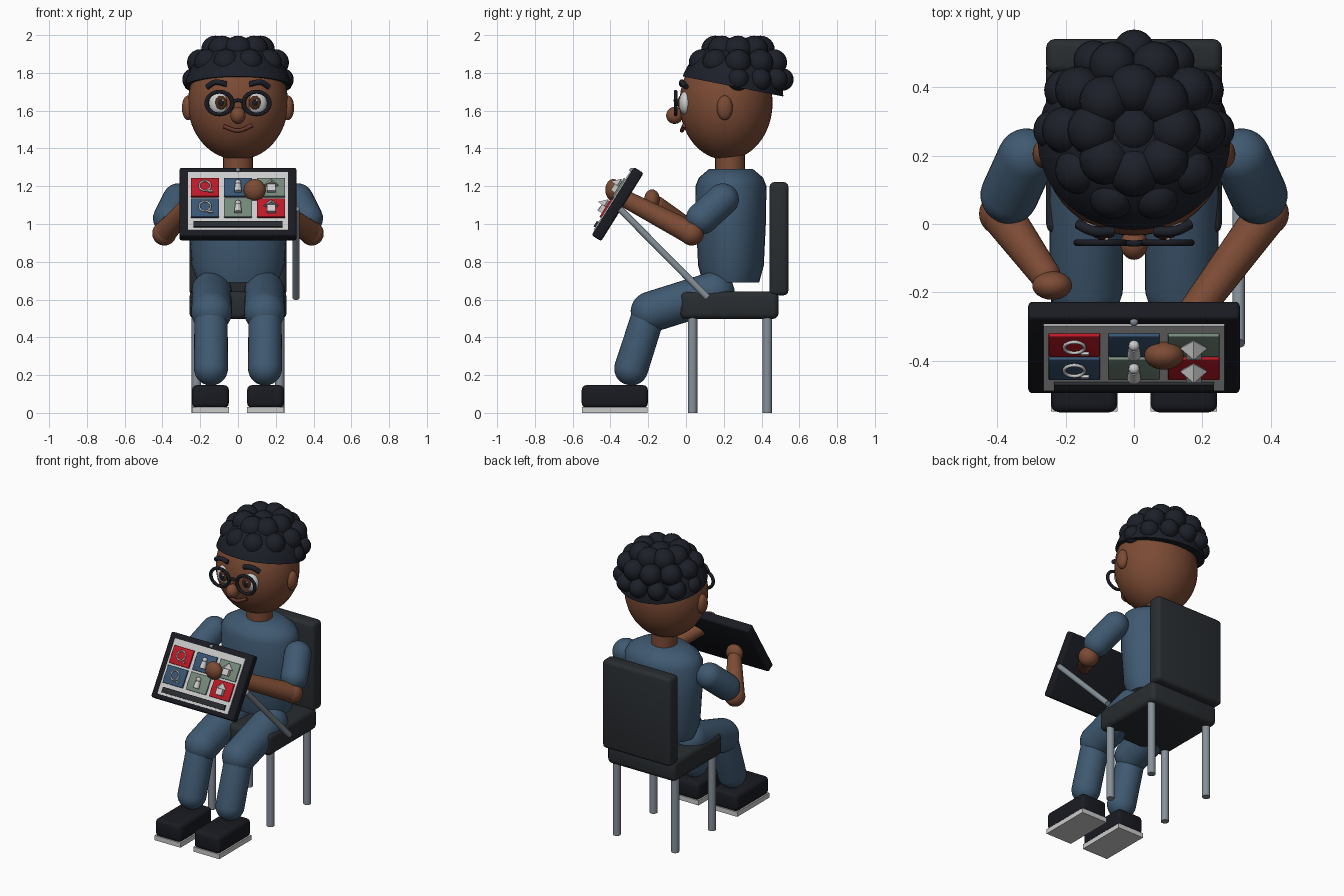
import bpy, bmesh
from math import sin, cos, pi, radians
from mathutils import Vector, Matrix

if "Cube" in bpy.data.objects:
    bpy.data.objects.remove(bpy.data.objects["Cube"])


def material(name, rgb):
    m = bpy.data.materials.new(name)
    m.diffuse_color = (*rgb, 1)
    m.use_nodes = True
    m.node_tree.nodes["Principled BSDF"].inputs["Base Color"].default_value = m.diffuse_color
    return m


SKIN = material("skin", (.2, .07, .035))
LIP = material("lip", (.13, .04, .025))
BLUE = material("denim", (.05, .1, .165))
HAIR = material("hair", (.012, .014, .022))
SEAT = material("upholstery", (.022, .026, .03))
METAL = material("metal", (.24, .28, .32))
BLACK = material("black", (.01, .011, .016))
WHITE = material("white", (.75, .75, .75))
IRIS = material("iris", (.07, .025, .01))
SCREEN = material("screen", (.55, .55, .55))
RED = material("red", (.5, .01, .02))
TILE_BLUE = material("tile_blue", (.04, .09, .17))
GREEN = material("sage", (.18, .25, .2))


def finish(name, bm, mat, matrix=Matrix(), angle=40):
    bmesh.ops.recalc_face_normals(bm, faces=bm.faces)
    me = bpy.data.meshes.new(name)
    bm.to_mesh(me)
    bm.free()
    me.polygons.foreach_set("use_smooth", [True] * len(me.polygons))
    me.set_sharp_from_angle(angle=radians(angle))
    me.materials.append(mat)
    ob = bpy.data.objects.new(name, me)
    ob.matrix_world = matrix
    bpy.context.collection.objects.link(ob)
    return ob


def box(name, c, size, mat, bevel=0, m=Matrix()):
    bm = bmesh.new()
    bmesh.ops.create_cube(bm, size=1, matrix=Matrix.Translation(c) @ Matrix.Diagonal((*size, 1)))
    if bevel:
        bmesh.ops.bevel(bm, geom=bm.edges[:], offset=bevel, segments=3, profile=.5, affect='EDGES')
    return finish(name, bm, mat, m)


def ball(name, c, r, mat, m=Matrix(), u=32, v=20):
    bm = bmesh.new()
    r = (r, r, r) if isinstance(r, (int, float)) else r
    bmesh.ops.create_uvsphere(bm, u_segments=u, v_segments=v, radius=1,
                              matrix=Matrix.Translation(c) @ Matrix.Diagonal((*r, 1)))
    return finish(name, bm, mat, m)


def lathe(name, profile, mat, m=Matrix(), n=32, depth=1):
    """Revolve (radius, z) points; depth squashes y."""
    bm = bmesh.new()
    rings = [[bm.verts.new((r * cos(2 * pi * i / n), depth * r * sin(2 * pi * i / n), z))
              for i in range(n)] for r, z in profile]
    for a, b in zip(rings, rings[1:]):
        for i in range(n):
            j = (i + 1) % n
            bm.faces.new((a[i], a[j], b[j], b[i]))
    bm.faces.new(rings[0])
    bm.faces.new(rings[-1])
    return finish(name, bm, mat, m)


def along(a, b):
    a, b = Vector(a), Vector(b)
    d = b - a
    return Matrix.Translation(a) @ d.to_track_quat('Z', 'Y').to_matrix().to_4x4(), d.length


def capsule(name, a, b, r0, r1, mat):
    m, L = along(a, b)
    arc = [i * pi / 16 for i in range(1, 9)]
    prof = [(r0 * sin(t), -r0 * cos(t)) for t in arc]
    prof += [(r1 * sin(t), L + r1 * cos(t)) for t in reversed(arc)]
    return lathe(name, prof, mat, m)


def rod(name, a, b, r, mat):
    m, L = along(a, b)
    return lathe(name, [(r, 0), (r, L)], mat, m, 20)


def ring(name, c, R, r, mat, m, sx=1):
    """Torus in the local xy plane."""
    bm = bmesh.new()
    N, K = 36, 10
    vs = [[bm.verts.new((c[0] + sx * (R + r * cos(2 * pi * k / K)) * cos(2 * pi * i / N),
                         c[1] + (R + r * cos(2 * pi * k / K)) * sin(2 * pi * i / N),
                         c[2] + r * sin(2 * pi * k / K))) for k in range(K)] for i in range(N)]
    for i in range(N):
        for k in range(K):
            a, b = vs[i], vs[(i + 1) % N]
            bm.faces.new((a[k], b[k], b[(k + 1) % K], a[(k + 1) % K]))
    return finish(name, bm, mat, m)


def tube(name, pts, r, mat):
    cu = bpy.data.curves.new(name, 'CURVE')
    cu.dimensions = '3D'
    cu.bevel_depth, cu.bevel_resolution, cu.use_fill_caps = r, 3, True
    sp = cu.splines.new('BEZIER')
    sp.bezier_points.add(len(pts) - 1)
    for p, co in zip(sp.bezier_points, pts):
        p.co = co
        p.handle_left_type = p.handle_right_type = 'AUTO'
    cu.materials.append(mat)
    ob = bpy.data.objects.new(name, cu)
    bpy.context.collection.objects.link(ob)


# chair
box("seat", (0, .23, .57), (.515, .52, .145), SEAT, .03)
box("backrest", (0, .492, .922), (.515, .1, .6), SEAT, .025)
for s in (-1, 1):
    for tag, y in (("front", .035), ("back", .43)):
        rod(f"{tag}_leg", (.22 * s, y, 0), (.22 * s, y, .52), .025, METAL)
rod("tablet_support", (.307, .115, .61), (.307, -.35, 1.08), .018, METAL)

# torso, neck, head
lathe("torso", [(.21, .69), (.245, .78), (.26, 1.0), (.265, 1.2), (.24, 1.245), (.165, 1.29)],
      BLUE, Matrix.Translation((0, .238, 0)), depth=.71)
rod("neck", (0, .233, 1.25), (0, .233, 1.4), .08, SKIN)
ball("head", (0, .212, 1.64), (.265, .246, .3), SKIN, u=48, v=32)
ball("nose", (0, -.06, 1.575), (.04, .045, .045), SKIN)
tube("mouth", [(-.075, -.01, 1.517), (0, -.022, 1.495), (.075, -.01, 1.522)], .011, LIP)

# paired body and face parts
upright = Matrix.Rotation(pi / 2, 4, 'X')
for s in (-1, 1):
    ball("ear", (.265 * s, .205, 1.615), (.032, .042, .065), SKIN)
    ball("eye", (.097 * s, -.002, 1.64), (.056, .036, .062), WHITE)
    ball("iris", (.09 * s, -.03, 1.642), (.033, .014, .036), IRIS)
    ball("pupil", (.09 * s, -.039, 1.642), (.018, .008, .02), BLACK)
    ball("eye_glint", (.09 * s + .01, -.046, 1.655), .006, WHITE)
    ring("glasses_rim", (.098 * s, 1.64, .055), .06, .01, BLACK, upright, 1.14)
    tube("eyebrow", [(.165 * s, .0, 1.725), (.12 * s, -.02, 1.75), (.06 * s, -.022, 1.74)], .015, HAIR)
    capsule("thigh", (.14 * s, .15, .64), (.14 * s, -.185, .535), .108, .108, BLUE)
    capsule("shin", (.143 * s, -.205, .5), (.143 * s, -.29, .235), .088, .09, BLUE)
    box("shoe", (.146 * s, -.377, .087), (.195, .35, .12), BLACK, .025)
    box("sole", (.146 * s, -.377, .016), (.195, .345, .032), SCREEN)
    capsule("sleeve", (.315 * s, .195, 1.13), (.365 * s, .085, 1.03), .085, .085, BLUE)
    ball("elbow", (.39 * s, .03, .95), .064, SKIN)
tube("glasses_bridge", [(-.03, -.055, 1.645), (0, -.057, 1.655), (.03, -.055, 1.645)], .009, BLACK)
for tag, s, wrist, hand in (("right", 1, (.12, -.335, 1.14), (.088, -.385, 1.18)),
                            ("left", -1, (-.26, -.15, 1.1), (-.24, -.18, 1.125))):
    capsule(f"{tag}_forearm", (.39 * s, .03, .95), wrist, .062, .045, SKIN)
    ball(f"{tag}_hand", hand, (.058, .042, .058), SKIN)

# hair cap trimmed along a sloping hairline
bm = bmesh.new()
bmesh.ops.create_uvsphere(bm, u_segments=48, v_segments=32, radius=1,
                          matrix=Matrix.Translation((0, .24, 1.68)) @ Matrix.Diagonal((.287, .275, .29, 1)))
cut = bmesh.ops.bisect_plane(bm, geom=bm.verts[:] + bm.edges[:] + bm.faces[:], plane_co=(0, .24, 1.73),
                             plane_no=(0, .2, 1), clear_inner=True)
bmesh.ops.holes_fill(bm, edges=[e for e in bm.edges if e.is_boundary], sides=0)
finish("hair_cap", bm, HAIR)
ball("hair_crown", (0, .275, 1.915), .075, HAIR, u=20, v=12)
for n, R, z, r, off in ((8, .12, 1.922, .075, 0), (10, .2, 1.855, .07, .5), (12, .235, 1.765, .06, 0)):
    for i in range(n):
        t = 2 * pi * (i + off) / n + pi / 2
        y = .275 + R * sin(t)
        if z > 1.8 or y > .2:
            ball("hair_curl", (R * cos(t), y, z), r, HAIR, u=20, v=12)

# tablet, built flat and tilted
T = Matrix.Translation((0, -.362, 1.105)) @ Matrix.Rotation(radians(58), 4, 'X')
box("tablet", (0, 0, 0), (.62, .425, .06), BLACK, .012, T)
box("screen", (0, -.003, .03), (.53, .36, .012), SCREEN, 0, T)
box("screen_bar", (0, -.15, .038), (.47, .035, .016), SEAT, 0, T)
ball("camera", (0, .193, .032), .012, METAL, T, 16, 10)
V = Matrix.Rotation(-pi / 2, 4, 'X')
for v, colours in ((.078, (RED, TILE_BLUE, GREEN)), (-.05, (TILE_BLUE, GREEN, RED))):
    for x, col in zip((-.175, 0, .175), colours):
        box("tile", (x, v, .038), (.15, .115, .016), col, .003, T)
    # lens, figure and house icons
    ring("lens_icon", (-.175, v + .005, .052), .03, .005, WHITE, T)
    box("lens_handle", (-.145, v - .03, .052), (.025, .008, .008), WHITE, 0, T)
    ball("figure_head", (0, v + .022, .056), .016, WHITE, T, 16, 10)
    lathe("figure_body", [(.02, -.035), (.016, .01)], WHITE,
          T @ Matrix.Translation((0, v, .054)) @ V, 16)
    lathe("house_roof", [(.04, .005), (.001, .045)], WHITE,
          T @ Matrix.Translation((.175, v, .055)) @ V, 4)
    box("house_body", (.175, v - .015, .055), (.045, .04, .03), WHITE, 0, T)
